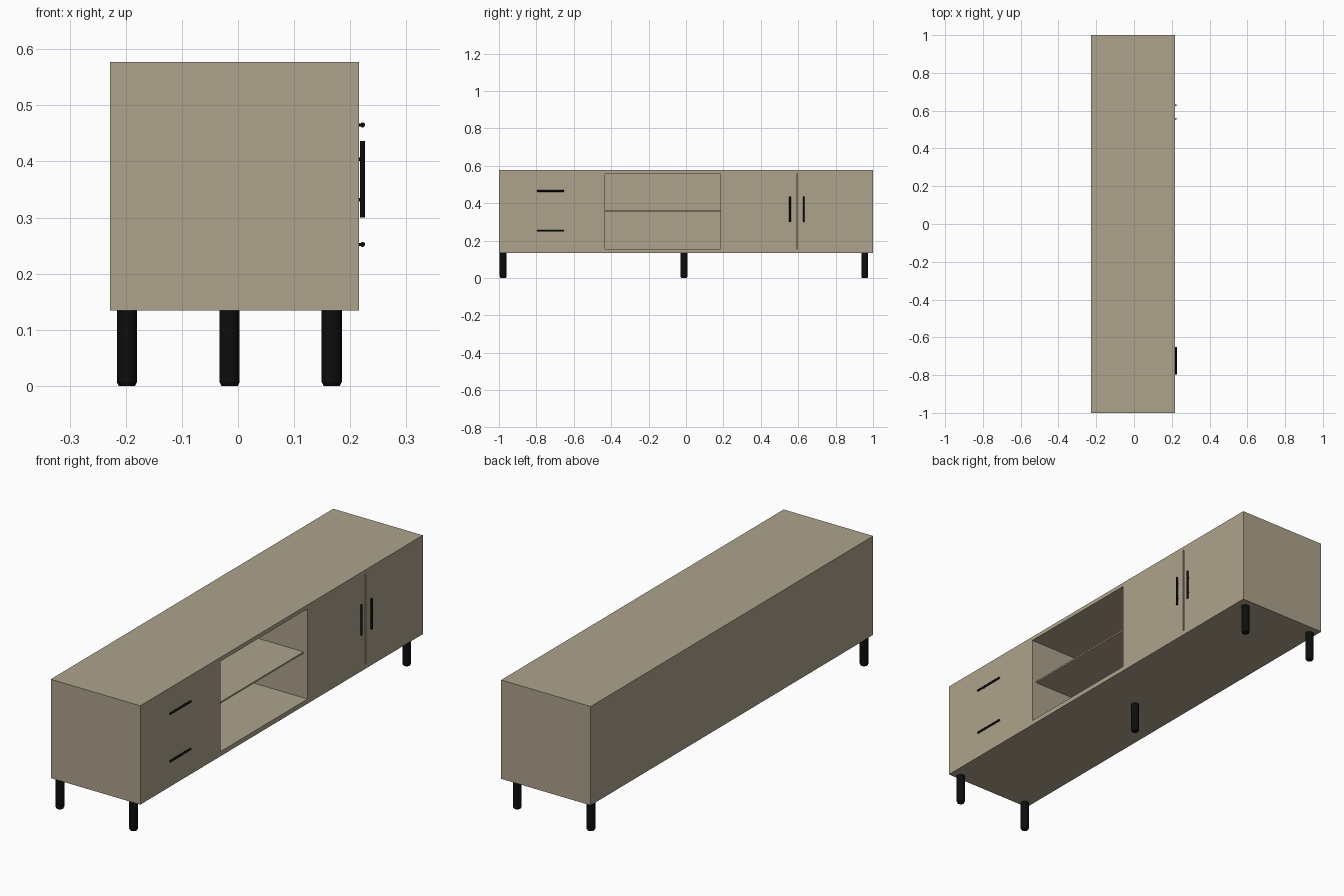
import bpy, math

if "Cube" in bpy.data.objects:
    bpy.data.objects.remove(bpy.data.objects["Cube"])


def material(name, rgb):
    m = bpy.data.materials.new(name)
    m.diffuse_color = (*rgb, 1)
    m.use_nodes = True
    m.node_tree.nodes["Principled BSDF"].inputs["Base Color"].default_value = m.diffuse_color
    return m


WOOD = material("greige wood", (0.423, 0.366, 0.262))
BLACK = material("matte black", (0.004, 0.004, 0.004))


def box(name, lo, hi, mat):
    bpy.ops.mesh.primitive_cube_add(size=1, location=[(a + b) / 2 for a, b in zip(lo, hi)])
    o = bpy.context.object
    o.name = name
    o.scale = [b - a for a, b in zip(lo, hi)]
    bpy.ops.object.transform_apply(location=False, rotation=False, scale=True)
    o.data.materials.append(mat)
    return o


def rod(name, center, radius, length, axis="Z", sides=16):
    rot = {"X": (0, math.pi / 2, 0), "Y": (math.pi / 2, 0, 0), "Z": (0, 0, 0)}[axis]
    bpy.ops.mesh.primitive_cylinder_add(vertices=sides, radius=radius, depth=length,
                                        location=center, rotation=rot)
    o = bpy.context.object
    o.name = name
    o.data.materials.append(BLACK)
    bpy.ops.object.shade_smooth_by_angle(angle=math.radians(35))
    return o


BACK, FRONT = -0.228, 0.216
BOTTOM, TOP = 0.134, 0.577
NICHE_Y = (-0.433, 0.184)
NICHE_Z = (0.155, 0.559)
DOOR_Y = 0.593

# Cabinet body with the open niche and the gap between the doors cut out
body = box("cabinet_body", (BACK, -1, BOTTOM), (FRONT, 1, TOP), WOOD)
cuts = [
    box("niche_cutter", (BACK + 0.018, NICHE_Y[0], NICHE_Z[0]),
        (FRONT + 0.05, NICHE_Y[1], NICHE_Z[1]), WOOD),
    box("door_gap_cutter", (FRONT - 0.018, DOOR_Y - 0.003, NICHE_Z[0]),
        (FRONT + 0.05, DOOR_Y + 0.003, NICHE_Z[1]), WOOD),
]
for c in cuts:
    c.hide_render = True
    c.hide_viewport = True
    mod = body.modifiers.new(c.name, "BOOLEAN")
    mod.operation = "DIFFERENCE"
    mod.solver = "EXACT"
    mod.object = c

# Shelf, set slightly back from the front
box("niche_shelf", (BACK + 0.018, NICHE_Y[0], 0.354), (FRONT - 0.02, NICHE_Y[1], 0.361), WOOD)

# Legs with a chamfered foot: four corners and one in the middle
for i, (x, y) in enumerate([(-0.198, -0.978), (0.167, -0.978), (-0.198, 0.956),
                            (0.167, 0.956), (-0.015, -0.011)]):
    leg = rod(f"leg_{i + 1}", (x, y, BOTTOM / 2 + 0.0035), 0.018, BOTTOM - 0.007)
    bpy.ops.mesh.primitive_cone_add(vertices=16, radius1=0.0145, radius2=0.018, depth=0.007,
                                    location=(x, y, 0.0035))
    foot = bpy.context.object
    foot.name = f"leg_foot_{i + 1}"
    foot.data.materials.append(BLACK)


# Bar handles on two posts
def handle(name, y, z, axis):
    length = 0.145 if axis == "Y" else 0.136
    rod(name + "_bar", (0.222, y, z), 0.0045, length, axis, 12)
    for s in (-1, 1):
        dy, dz = (0.036 * s, 0) if axis == "Y" else (0, 0.036 * s)
        rod(name + "_post", (0.218, y + dy, z + dz), 0.003, 0.008, "X", 8)


for z in (0.465, 0.252):
    handle("drawer_handle", -0.724, z, "Y")
for s in (-1, 1):
    handle("door_handle", DOOR_Y + 0.0365 * s, 0.368, "Z")
